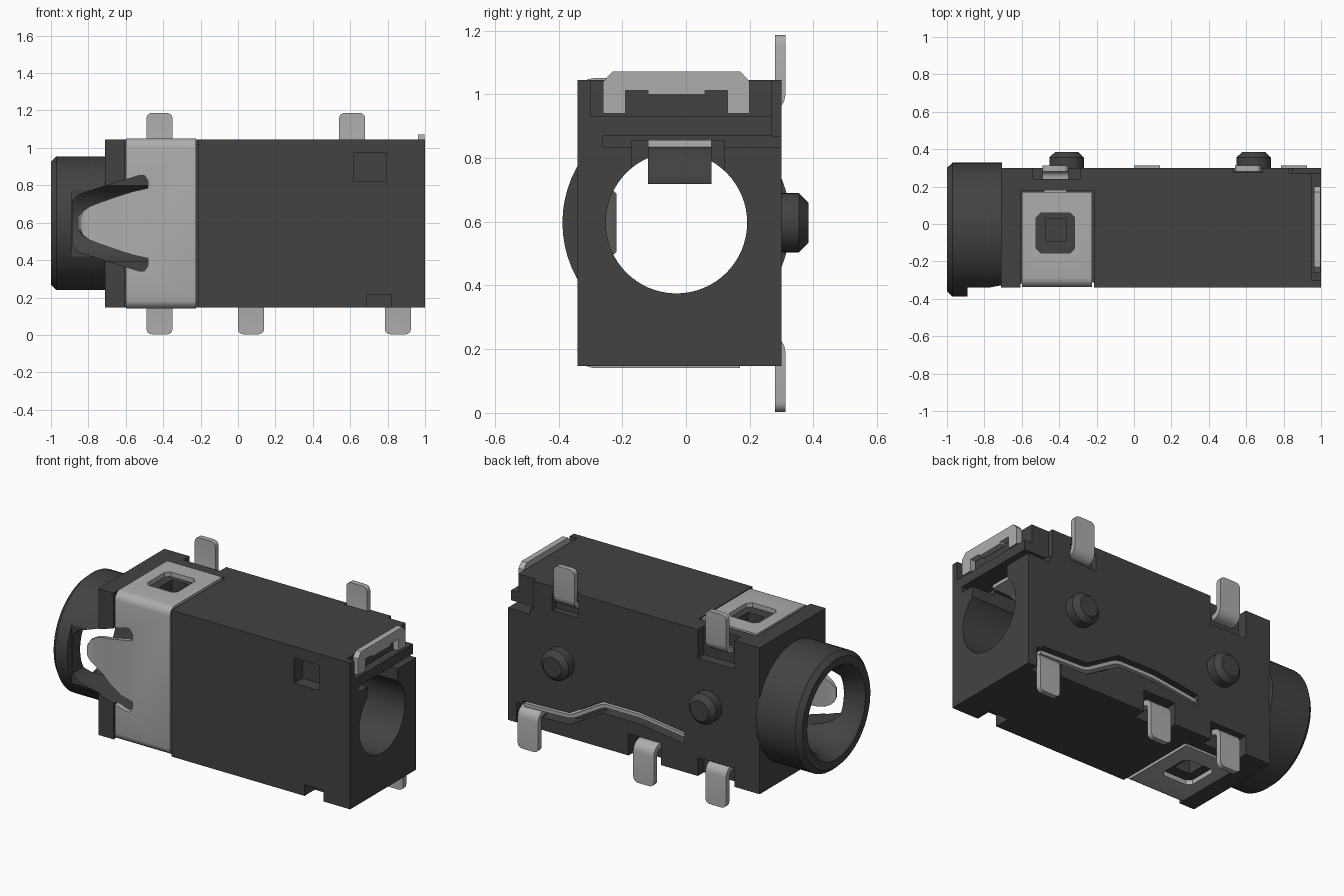
import bpy, bmesh, math
from mathutils import Vector

if "Cube" in bpy.data.objects:
    bpy.data.objects.remove(bpy.data.objects["Cube"], do_unlink=True)

CY, CZ = -0.03, 0.597      # bore axis
TOP, BOTTOM = 1.045, 0.147
parts = []


def material(name, value, rough):
    m = bpy.data.materials.new(name)
    m.use_nodes = True
    m.diffuse_color = (value, value, value, 1)
    node = m.node_tree.nodes["Principled BSDF"]
    node.inputs["Base Color"].default_value = (value, value, value, 1)
    node.inputs["Roughness"].default_value = rough
    return m


PLASTIC = material("dark plastic", 0.055, 0.6)
METAL = material("light metal", 0.42, 0.5)


def place(axis, t, a, b):
    """Put a 2D point (a, b) at depth t along an axis."""
    return {"x": (t, a, b), "y": (a, t, b), "z": (a, b, t)}[axis]


def finish(bm, name, mat):
    bmesh.ops.recalc_face_normals(bm, faces=bm.faces)
    me = bpy.data.meshes.new(name)
    bm.to_mesh(me)
    bm.free()
    ob = bpy.data.objects.new(name, me)
    bpy.context.collection.objects.link(ob)
    me.materials.append(mat)
    parts.append(ob)
    return ob


def loft(name, rings, mat):
    """Closed solid through equal-length rings of 3D points."""
    bm = bmesh.new()
    loops = [[bm.verts.new(p) for p in r] for r in rings]
    n = len(loops[0])
    for lo, hi in zip(loops, loops[1:]):
        for i in range(n):
            j = (i + 1) % n
            bm.faces.new((lo[i], lo[j], hi[j], hi[i]))
    bm.faces.new(loops[0])
    bm.faces.new(loops[-1])
    return finish(bm, name, mat)


def prism(name, pts, axis, lo, hi, mat=PLASTIC):
    return loft(name, [[place(axis, t, *p) for p in pts] for t in (lo, hi)], mat)


def box(name, x, y, z, mat=PLASTIC):
    return prism(name, [(x[0], y[0]), (x[1], y[0]), (x[1], y[1]), (x[0], y[1])],
                 "z", *z, mat)


def lathe(name, axis, centre, steps, mat=PLASTIC, n=64):
    angles = [2 * math.pi * i / n for i in range(n)]
    return loft(name, [[place(axis, t, centre[0] + r * math.cos(a), centre[1] + r * math.sin(a))
                        for a in angles] for t, r in steps], mat)


def apply(ob, mod):
    with bpy.context.temp_override(object=ob, active_object=ob):
        bpy.ops.object.modifier_apply(modifier=mod.name)


def cut(targets, *cutters):
    for c in cutters:
        for ob in targets:
            m = ob.modifiers.new("cut", "BOOLEAN")
            m.operation, m.solver, m.object = "DIFFERENCE", "EXACT", c
            apply(ob, m)
        parts.remove(c)
        bpy.data.objects.remove(c, do_unlink=True)


def solidify(ob, thick):
    m = ob.modifiers.new("thickness", "SOLIDIFY")
    m.thickness, m.offset, m.use_even_offset = thick, 0, True
    apply(ob, m)
    return ob


def ribbon(name, path, axis, lo, hi, thick=0.032, fillet=0.03, tip=0):
    """Bent sheet metal: a path swept along an axis, bends rounded."""
    bm = bmesh.new()
    rows = [[bm.verts.new(place(axis, t, *p)) for t in (lo, hi)] for p in path]
    for r, s in zip(rows, rows[1:]):
        bm.faces.new((r[0], r[1], s[1], s[0]))
    ends = rows[-1]
    if tip:
        bmesh.ops.bevel(bm, geom=ends, offset=tip, segments=4, profile=0.5, affect="VERTICES")
    bends = [e for e in bm.edges if len(e.link_faces) == 2]
    if fillet:
        bmesh.ops.bevel(bm, geom=bends, offset=fillet, segments=4, profile=0.5, affect="EDGES")
    return solidify(finish(bm, name, METAL), thick)


# Housing and barrel
body = box("housing", (-0.71, 1), (-0.34, 0.3), (BOTTOM, TOP))
barrel = lathe("barrel", "x", (CY, CZ), [(-1, 0.33), (-0.97, 0.358), (-0.705, 0.358)])
cut([barrel], box("flat", (-0.89, -0.6), (-0.5, -0.34), (0, 1.2)))

# Stepped bore, and the opening for the sprung tongue
cut([body, barrel], lathe("bore", "x", (CY, CZ),
    [(-1.01, 0.29), (-0.955, 0.25), (-0.8, 0.222), (1.1, 0.222)]))
half = [(-0.48, 0.225), (-0.5, 0.255), (-0.53, 0.255), (-0.85, 0.155), (-0.885, 0.12)]
window = [(x, CZ + h) for x, h in half] + [(x, CZ - h) for x, h in reversed(half)]
cut([body, barrel], prism("tongue_window", window, "y", -0.5, -0.12))

# Seat for the metal band
B = (-0.607, -0.213)
cut([body],
    box("seat_top", B, (-0.4, 0.18), (1.022, 1.2)),
    box("seat_bottom", B, (-0.4, 0.18), (0, 0.17)),
    box("seat_front", B, (-0.4, -0.312), (0, 1.2)),
    box("latch_top", (-0.47, -0.36), (-0.09, 0.03), (0.93, 1.2)),
    box("latch_bottom", (-0.47, -0.36), (-0.09, 0.03), (0, 0.26)))

# Pockets around the pins
cut([body],
    box("pocket_a", (-0.54, -0.29), (0.24, 0.4), (0.87, 1.2)),
    box("pocket_b", (-0.54, -0.29), (0.24, 0.4), (0, 0.26)),
    box("pocket_c", (-0.04, 0.18), (0.22, 0.4), (0, 0.28)),
    box("pocket_d", (0.77, 0.94), (0.25, 0.4), (0, 0.27)),
    box("pocket_e", (0.52, 0.7), (0.26, 0.4), (0.9, 1.0)),
    box("pocket_f", (0.53, 0.69), (0.275, 0.4), (0.95, 1.2)))

# Front recess, bottom notch and stepped slots at the open end
cut([body],
    box("front_recess", (0.62, 0.79), (-0.4, -0.26), (0.82, 0.975)),
    box("bottom_notch", (0.69, 0.82), (-0.4, -0.24), (0, 0.215)),
    box("end_step", (0.95, 1.1), (-0.3, 0.4), (0.93, 1.2)),
    box("end_corner", (0.83, 1.1), (0.27, 0.4), (0.87, 1.2)),
    box("end_slot", (0.85, 1.1), (-0.26, 0.4), (0.835, 0.87)),
    box("bore_slot", (0.4, 1.1), (-0.17, 0.12), (0.65, 0.855)))

# Long contact lying in a groove on the back
strip = [(0.9, 0.26), (0.58, 0.27), (0.36, 0.4), (0.1, 0.4), (-0.2, 0.36)]
groove = [(x, z + 0.03) for x, z in strip] + [(x, z - 0.04) for x, z in reversed(strip)]
cut([body], prism("groove", groove, "y", 0.21, 0.4))
ribbon("back_contact", strip, "y", 0.21, 0.285, 0.022)
ribbon("back_contact_leaf", [(0.16, 0.29), (0.16, 0.33), (-0.03, 0.33), (-0.16, 0.3)],
       "y", 0.22, 0.28, 0.02, 0.01)

# Wrap-around band with latch holes
band = ribbon("band", [(0.17, 1.037), (-0.324, 1.037), (-0.324, 0.155), (0.17, 0.155)],
              "x", -0.6, -0.225, 0.028, 0.035)
a, b, c = -0.523, -0.317, 0.025
hole = [(a + c, -0.155), (b - c, -0.155), (b, -0.13), (b, 0.035),
        (b - c, 0.06), (a + c, 0.06), (a, 0.035), (a, -0.13)]
cut([band], prism("latch_hole", hole, "z", 0, 1.3),
    prism("band_slot", window, "y", -0.5, -0.12))

# Sprung tongue bending into the bore
bm = bmesh.new()
stations = [(-0.47, -0.324, 0.19), (-0.56, -0.32, 0.17), (-0.65, -0.29, 0.14),
            (-0.73, -0.25, 0.112), (-0.79, -0.232, 0.09), (-0.83, -0.235, 0.065),
            (-0.85, -0.245, 0.03)]
rows = [[bm.verts.new((x, y, CZ + s * h)) for s in (-1, 1)] for x, y, h in stations]
for r, s in zip(rows, rows[1:]):
    bm.faces.new((r[0], r[1], s[1], s[0]))
solidify(finish(bm, "tongue", METAL), 0.028)

# Solder pins
upper = [(0.19, 0.955), (0.296, 0.955), (0.296, 1.187)]
lower = [(0.19, 0.235), (0.296, 0.235), (0.296, 0.003)]
for name, x, path in (("upper_pin_barrel", -0.42, upper), ("upper_pin_end", 0.61, upper),
                      ("lower_pin_barrel", -0.42, lower), ("lower_pin_middle", 0.07, lower),
                      ("lower_pin_end", 0.855, lower)):
    ribbon(name, path, "x", x - 0.07, x + 0.07, fillet=0.045, tip=0.03)
for name, lo, hi in (("upper_neck", 0.945, 1.037), ("lower_neck", 0.155, 0.245)):
    box(name, (-0.48, -0.36), (0.15, 0.2), (lo, hi), METAL)

# Locating pegs on the back
for name, x in (("peg_barrel", -0.36), ("peg_end", 0.64)):
    lathe(name, "y", (x, CZ), [(0.27, 0.093), (0.355, 0.093), (0.385, 0.062)], n=40)

# Metal clip at the open end
clip = [(-0.26, 0.94), (-0.26, 1.04), (-0.23, 1.072), (0.17, 1.072), (0.2, 1.04), (0.2, 0.94),
        (0.13, 0.94), (0.13, 1.012), (0.06, 1.012), (0.06, 1.0), (-0.12, 1.0), (-0.12, 1.012),
        (-0.19, 1.012), (-0.19, 0.94)]
prism("end_clip", clip, "x", 0.962, 0.998, METAL)

# Sprung contact dipping into the bore
ribbon("bore_contact", [(0.9, 0.845), (0.75, 0.84), (0.6, 0.73), (0.48, 0.73), (0.41, 0.84)],
       "y", -0.12, 0.08, 0.022, 0.05)

# Smooth shading with sharp edges kept
for ob in bpy.context.view_layer.objects:
    ob.select_set(ob in parts)
bpy.context.view_layer.objects.active = body
bpy.ops.object.shade_smooth_by_angle(angle=math.radians(30))
